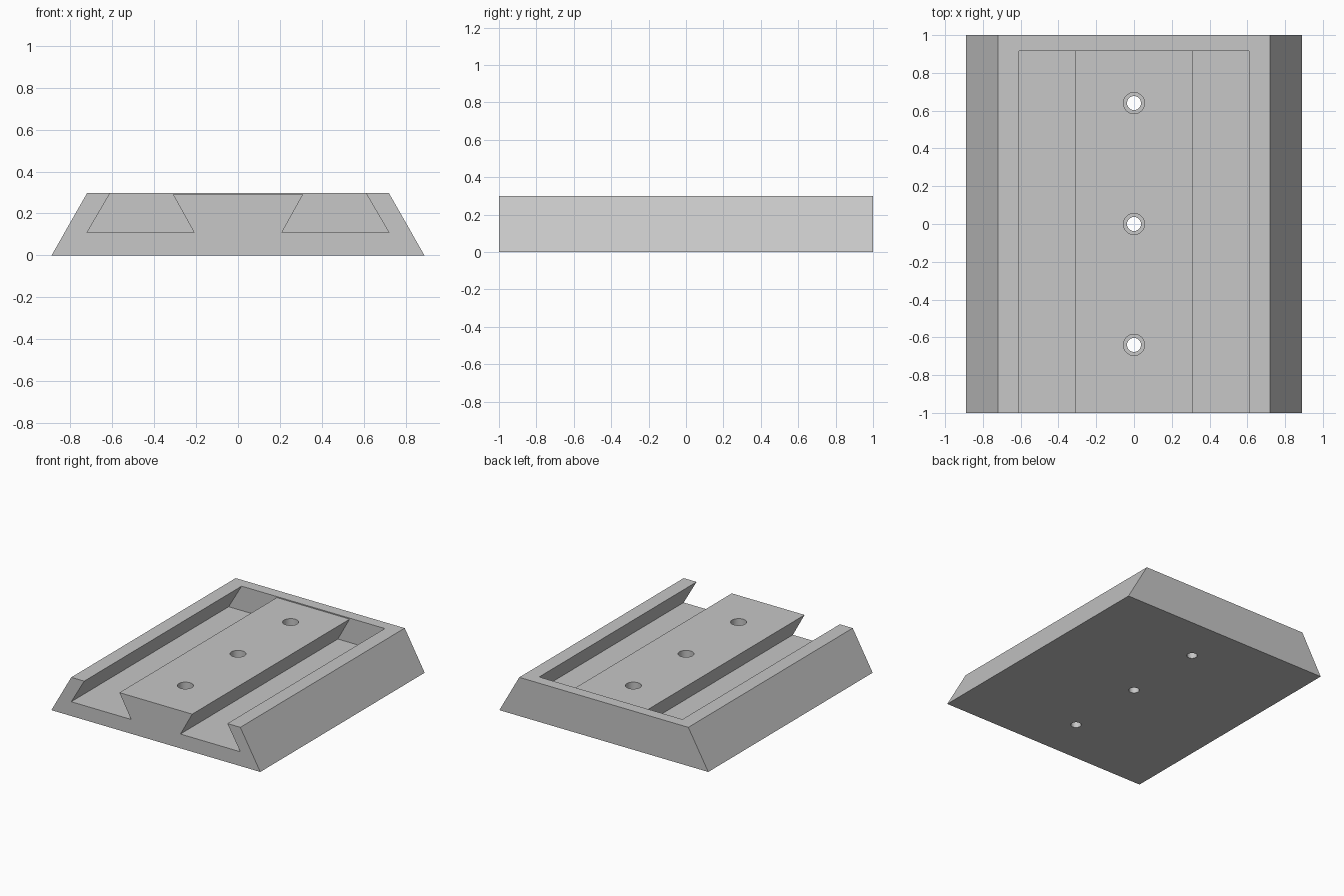
import bpy, bmesh, math

if "Cube" in bpy.data.objects:
    bpy.data.objects.remove(bpy.data.objects["Cube"], do_unlink=True)

TOP, RAIL_TOP, FLOOR = 0.298, 0.29, 0.11

grey = bpy.data.materials.new("plain_grey")
grey.use_nodes = True
colour = (0.57, 0.57, 0.57, 1)
grey.diffuse_color = colour
grey.node_tree.nodes["Principled BSDF"].inputs["Base Color"].default_value = colour


def add_object(name, bm):
    bmesh.ops.recalc_face_normals(bm, faces=bm.faces)
    mesh = bpy.data.meshes.new(name)
    bm.to_mesh(mesh)
    bm.free()
    mesh.materials.append(grey)
    obj = bpy.data.objects.new(name, mesh)
    bpy.context.collection.objects.link(obj)
    return obj


def prism(name, half, y0, y1):
    """Mirror half an x-z profile and extrude it along y."""
    points = half + [(-x, z) for x, z in reversed(half)]
    bm = bmesh.new()
    face = bm.faces.new([bm.verts.new((x, y0, z)) for x, z in points])
    moved = bmesh.ops.extrude_face_region(bm, geom=[face])["geom"]
    verts = [v for v in moved if isinstance(v, bmesh.types.BMVert)]
    bmesh.ops.translate(bm, verts=verts, vec=(0, y1 - y0, 0))
    return add_object(name, bm)


def cylinder(name, radius, y, z0, z1):
    bm = bmesh.new()
    bmesh.ops.create_cone(bm, cap_ends=True, segments=48, radius1=radius,
                          radius2=radius, depth=z1 - z0)
    bmesh.ops.translate(bm, verts=bm.verts, vec=(0, y, (z0 + z1) / 2))
    return add_object(name, bm)


# Sloping base block
plate = prism("dovetail_plate", [(0.89, 0), (0.72, TOP)], -1, 1)

# Pocket with two undercut grooves either side of the central rail, open in front
slope = (0.72 - 0.61) / (TOP - FLOOR)
above = TOP + 0.05
cutters = [prism("groove_cutter",
                 [(0.31, RAIL_TOP), (0.21, FLOOR), (0.72, FLOOR),
                  (0.72 - slope * (above - FLOOR), above)], -1.1, 0.915)]

# Counterbored screw holes
for y in (-0.64, 0, 0.64):
    cutters.append(cylinder("screw_hole_cutter", 0.037, y, -0.1, 0.5))
    cutters.append(cylinder("counterbore_cutter", 0.056, y, 0.15, 0.5))

for cutter in cutters:
    cutter.hide_render = True
    mod = plate.modifiers.new(cutter.name, "BOOLEAN")
    mod.operation = "DIFFERENCE"
    mod.solver = "EXACT"
    mod.object = cutter

# Bake the cuts and drop the cutters
bpy.context.view_layer.update()
graph = bpy.context.evaluated_depsgraph_get()
result = bpy.data.meshes.new_from_object(plate.evaluated_get(graph))
plate.modifiers.clear()
plate.data = result
for cutter in cutters:
    bpy.data.objects.remove(cutter, do_unlink=True)

# Smooth hole walls, crisp edges elsewhere
bpy.ops.object.select_all(action="DESELECT")
plate.select_set(True)
bpy.context.view_layer.objects.active = plate
bpy.ops.object.shade_smooth_by_angle(angle=math.radians(30))
